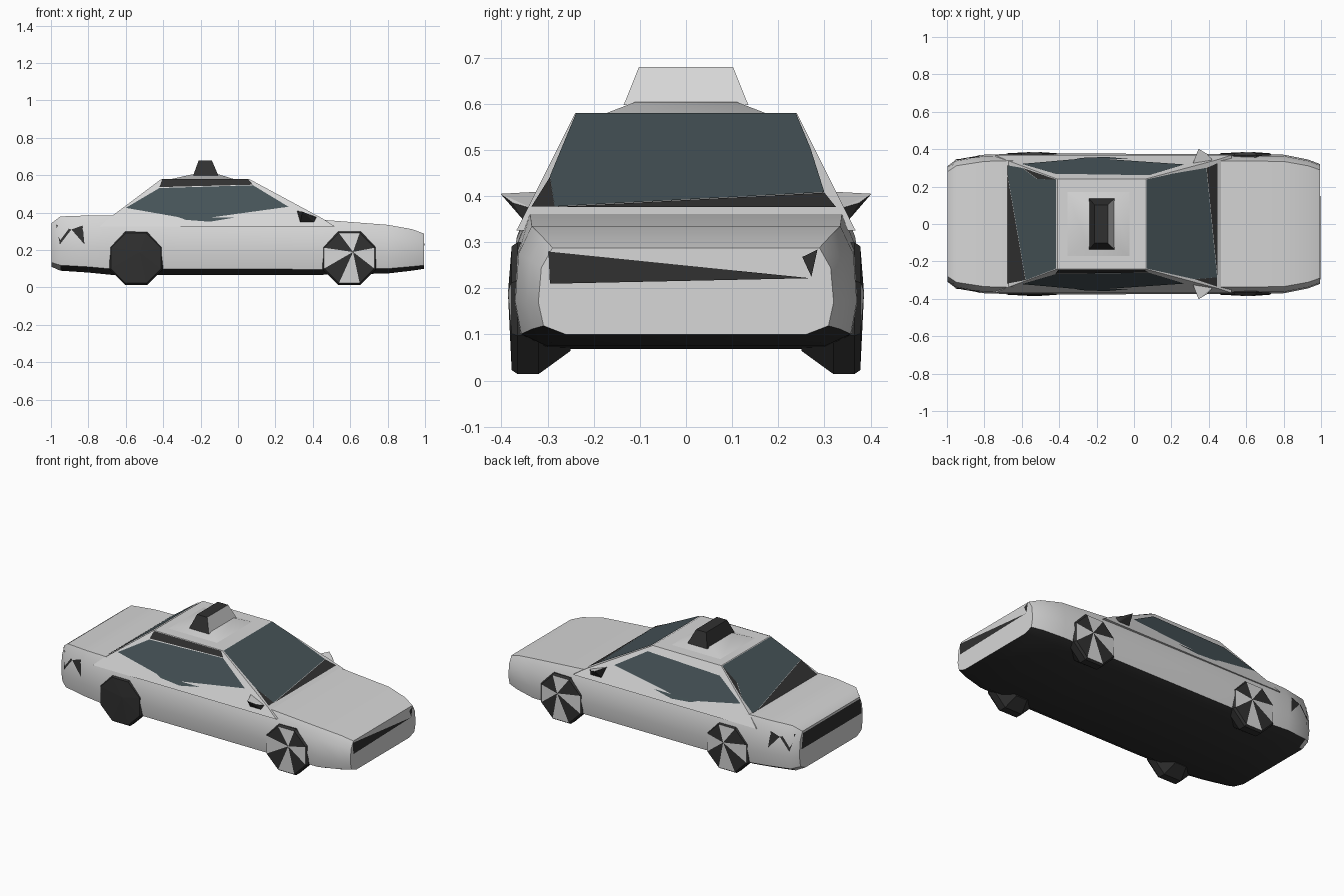
import bpy, bmesh, math
from mathutils import Vector
from mathutils.bvhtree import BVHTree

cube = bpy.data.objects.get("Cube")
if cube:
    bpy.data.objects.remove(cube, do_unlink=True)


def material(name, rgb):
    m = bpy.data.materials.new(name)
    m.use_nodes = True
    m.diffuse_color = (*rgb, 1)
    m.node_tree.nodes["Principled BSDF"].inputs["Base Color"].default_value = (*rgb, 1)
    return m


MATS = [material("pale_paint", (0.68, 0.68, 0.68)),
        material("dark_trim", (0.03, 0.03, 0.03)),
        material("tinted_glass", (0.06, 0.085, 0.095))]
PAINT, TRIM, GLASS = range(3)


def make(name, bm, rule=lambda f: PAINT, smooth=0, fix=True):
    """Turn a bmesh into an object, colouring each face by a rule."""
    if fix:
        bmesh.ops.recalc_face_normals(bm, faces=bm.faces)
    bm.normal_update()
    for f in bm.faces:
        f.material_index = rule(f)
    mesh = bpy.data.meshes.new(name)
    bm.to_mesh(mesh)
    tree = BVHTree.FromBMesh(bm)
    bm.free()
    for m in MATS:
        mesh.materials.append(m)
    ob = bpy.data.objects.new(name, mesh)
    bpy.context.collection.objects.link(ob)
    if smooth:
        bpy.ops.object.select_all(action='DESELECT')
        ob.select_set(True)
        bpy.context.view_layer.objects.active = ob
        bpy.ops.object.shade_smooth_by_angle(angle=math.radians(smooth))
    return tree


def loft(rings):
    """Skin a list of closed rings and cap both ends."""
    bm = bmesh.new()
    rows = [[bm.verts.new(p) for p in r] for r in rings]
    n = len(rows[0])
    for a, b in zip(rows, rows[1:]):
        for i in range(n):
            bm.faces.new((a[i], a[(i + 1) % n], b[(i + 1) % n], b[i]))
    bm.faces.new(rows[0])
    bm.faces.new(rows[-1])
    return bm


def rect(x0, x1, y, z):
    return [(x0, -y, z), (x1, -y, z), (x1, y, z), (x0, y, z)]


# Lower body: one half cross-section scaled along the length
HALF = [(0.8, 0), (0.95, 0.1), (0.985, 0.37), (0.965, 0.77), (0.89, 1)]
STATIONS = [(-0.996, 0.315, 0.11, 0.345), (-0.95, 0.35, 0.09, 0.38),
            (-0.8, 0.376, 0.08, 0.385), (-0.68, 0.38, 0.068, 0.385),
            (-0.3, 0.382, 0.068, 0.37), (0.45, 0.38, 0.068, 0.362),
            (0.8, 0.376, 0.075, 0.335), (0.93, 0.35, 0.09, 0.312),
            (0.995, 0.325, 0.1, 0.288)]
rings = []
for x, w, zb, zt in STATIONS:
    side = [(x, w * k, zb + f * (zt - zb)) for k, f in HALF]
    rings.append(side + [(x, -y, z) for _, y, z in reversed(side)])
body = make("lower_body", loft(rings),
            lambda f: TRIM if f.normal.z < -0.85 else PAINT, 40)

# Cabin: tapered block with slanted screens
cabin = make("cabin", loft([rect(-0.74, 0.52, 0.368, 0.325),
                            rect(-0.69, 0.45, 0.345, 0.37),
                            rect(-0.41, 0.06, 0.24, 0.58)]), smooth=15)


def plate(name, target, axis, sign, pts, mat):
    """Thin patch laid on a surface; pts lie in the plane seen along the axis."""
    bm = bmesh.new()
    verts = []
    d = Vector((0, 0, 0))
    d[axis] = -sign
    for a, b in pts:
        p = Vector((a, b, b))
        p = Vector((2 * sign, a, b)) if axis == 0 else Vector((a, 2 * sign, b))
        hit, nrm, _, _ = target.ray_cast(p, d)
        if hit is None:
            p[axis] = sign * (0.99 if axis == 0 else 0.35)
            hit, nrm, _, _ = target.find_nearest(p)
        verts.append(bm.verts.new(hit + nrm * 0.004))
    f = bm.faces.new(verts)
    f.normal_update()
    if f.normal[axis] * sign < 0:
        f.normal_flip()
    make(name, bm, lambda f: mat, fix=False)


# Side windows
for sign, label in ((-1, "near"), (1, "far")):
    plate(label + "_side_window", cabin, 1, sign,
          [(-0.6, 0.44), (-0.42, 0.53), (0.08, 0.545), (0.27, 0.43),
           (-0.15, 0.372), (-0.32, 0.375)], GLASS)
    # Lower edge of the glass runs down on to the belt line
    plate(label + "_window_sill", cabin, 1, sign,
          [(-0.32, 0.375), (-0.15, 0.372), (-0.02, 0.372), (-0.15, 0.35), (-0.28, 0.36)], GLASS)
    # Rear corner lamps
    plate(label + "_corner_lamp_rear", body, 1, sign,
          [(-0.97, 0.335), (-0.89, 0.31), (-0.95, 0.23)], TRIM)
    plate(label + "_corner_lamp_fore", body, 1, sign,
          [(-0.89, 0.31), (-0.83, 0.33), (-0.82, 0.23)], TRIM)
plate("near_roof_rail", cabin, 1, -1,
      [(-0.42, 0.535), (-0.405, 0.577), (0.055, 0.577), (0.08, 0.548)], TRIM)

# Windscreen with its dark lower wedge and pillar mark
plate("windscreen", cabin, 0, 1,
      [(-0.238, 0.577), (0.238, 0.577), (0.27, 0.5), (0.3, 0.405),
       (-0.285, 0.374), (-0.295, 0.44)], GLASS)
plate("windscreen_wedge", cabin, 0, 1,
      [(-0.285, 0.373), (0.3, 0.404), (0.325, 0.373)], TRIM)
plate("windscreen_pillar", cabin, 0, 1,
      [(-0.295, 0.438), (-0.285, 0.374), (-0.335, 0.374)], TRIM)

# Rear screen with dark wedges
plate("rear_screen", cabin, 0, -1,
      [(0.238, 0.577), (-0.238, 0.577), (-0.3, 0.455), (0.315, 0.376), (0.3, 0.44),
       (0.24, 0.5)], GLASS)
plate("rear_screen_wedge", cabin, 0, -1,
      [(-0.3, 0.454), (0.315, 0.375), (-0.32, 0.375)], TRIM)
plate("rear_screen_pillar", cabin, 0, -1,
      [(0.238, 0.577), (0.24, 0.502), (0.3, 0.442)], TRIM)

# Nose and tail lamps
plate("headlamp_band", body, 0, 1, [(-0.295, 0.278), (-0.295, 0.21), (0.27, 0.222)], TRIM)
plate("headlamp_corner", body, 0, 1, [(0.285, 0.284), (0.252, 0.268), (0.272, 0.225)], TRIM)
plate("tail_lamp_band", body, 0, -1,
      [(-0.28, 0.335), (0.28, 0.335), (0.295, 0.24), (-0.295, 0.24)], TRIM)

# Roof mount and sign
make("roof_mount", loft([rect(-0.36, -0.02, 0.175, 0.579),
                         rect(-0.25, -0.1, 0.11, 0.604)]), smooth=40)
make("roof_sign", loft([rect(-0.24, -0.105, 0.135, 0.598),
                        rect(-0.21, -0.14, 0.102, 0.68)]),
     lambda f: PAINT if f.normal.x > 0.5 else TRIM)


def wheel(name, x, sign, spokes):
    """Faceted wheel whose outer face is a fan around a raised hub."""
    bm = bmesh.new()
    n = 8
    rows = []
    for r, y in ((0.1, 0.25), (0.155, 0.32), (0.155, 0.365), (0.145, 0.378)):
        rows.append([bm.verts.new((x + r * math.sin(t), sign * y, 0.157 + r * math.cos(t)))
                     for t in (math.tau * (i + 0.5) / n for i in range(n))])
    hub = bm.verts.new((x + 0.02, sign * 0.386, 0.19))
    bm.faces.new(rows[0])
    for a, b in zip(rows, rows[1:]):
        for i in range(n):
            bm.faces.new((a[i], a[(i + 1) % n], b[(i + 1) % n], b[i]))
    fan = {bm.faces.new((rows[-1][i], rows[-1][(i + 1) % n], hub)): i for i in range(n)}
    make(name, bm, lambda f: PAINT if spokes and fan.get(f, 0) % 2 else TRIM)


for sign, label in ((-1, "near"), (1, "far")):
    wheel(label + "_front_wheel", 0.595, sign, True)
    wheel(label + "_rear_wheel", -0.545, sign, sign > 0)
    # Door mirrors
    bm = bmesh.new()
    for x, y, z in ((0.31, 0.31, 0.41), (0.43, 0.33, 0.372), (0.33, 0.345, 0.34),
                    (0.41, 0.35, 0.345), (0.345, 0.402, 0.405), (0.39, 0.375, 0.385)):
        bm.verts.new((x, sign * y, z))
    bmesh.ops.convex_hull(bm, input=bm.verts)
    make(label + "_door_mirror", bm, lambda f: TRIM if f.normal.z < 0 else PAINT)
